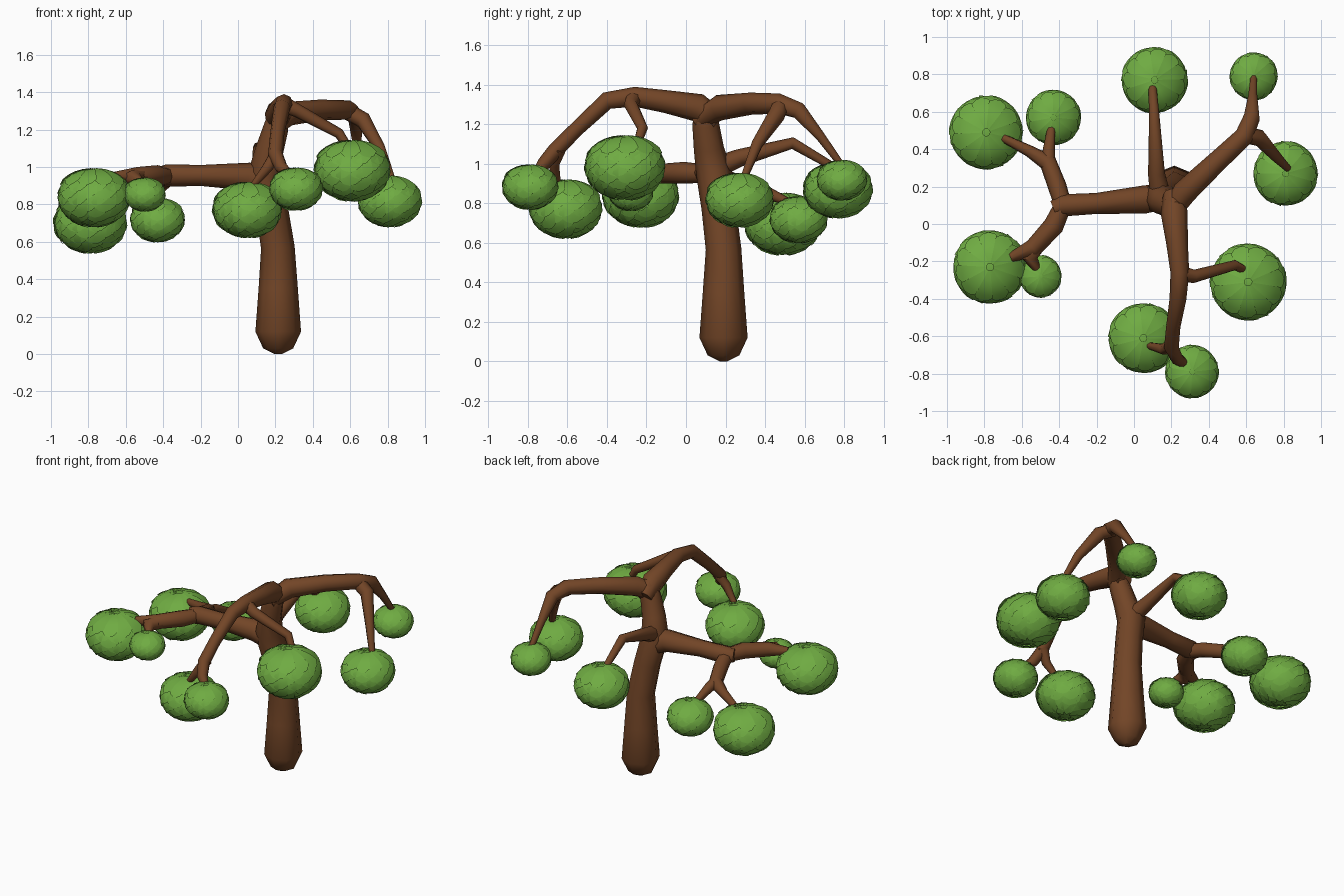
import bpy, bmesh
from math import sin, cos, pi, radians


def material(name, col):
    m = bpy.data.materials.new(name)
    m.diffuse_color = (*col, 1)
    return m


BARK = material("bark", (0.17, 0.06, 0.02))
LEAF = material("leaf", (0.16, 0.41, 0.055))


def limb(curve, pts):
    """Tapered tube through (x, y, z, radius) points."""
    sp = curve.splines.new('POLY')
    sp.points.add(len(pts) - 1)
    for p, (x, y, z, r) in zip(sp.points, pts):
        p.co = (x, y, z, 1)
        p.radius = r


# trunk and branches: one eight-sided swept object
cu = bpy.data.curves.new("tree_trunk", 'CURVE')
cu.dimensions = '3D'
cu.bevel_depth = 1.0
cu.bevel_resolution = 2
cu.use_fill_caps = True

J1 = (0.14, 0.14, 0.96)
J2 = (0.22, 0.10, 1.29)
limb(cu, [(0.215, 0.19, 0.0, 0.02), (0.215, 0.19, 0.03, 0.08), (0.215, 0.19, 0.12, 0.122),
          (0.215, 0.19, 0.35, 0.105), (0.213, 0.19, 0.57, 0.09), (0.18, 0.165, 0.78, 0.087),
          (*J1, 0.09), (0.165, 0.115, 1.08, 0.076), (0.2, 0.1, 1.2, 0.068), (*J2, 0.055),
          (0.225, 0.1, 1.325, 0.02)])
# left branch and its two forks
limb(cu, [(0.17, 0.15, 0.9, 0.07), (0.05, 0.13, 0.95, 0.075), (-0.2, 0.11, 0.955, 0.056),
          (-0.38, 0.1, 0.955, 0.06), (-0.43, 0.08, 0.955, 0.045)])
limb(cu, [(-0.37, 0.07, 0.95, 0.045), (-0.41, 0.2, 0.92, 0.05), (-0.46, 0.33, 0.87, 0.048),
          (-0.56, 0.39, 0.85, 0.032), (-0.7, 0.46, 0.82, 0.022)])
limb(cu, [(-0.46, 0.3, 0.88, 0.04), (-0.455, 0.4, 0.86, 0.032), (-0.44, 0.53, 0.8, 0.02)])
limb(cu, [(-0.37, 0.12, 0.95, 0.045), (-0.43, -0.01, 0.955, 0.055), (-0.54, -0.13, 0.95, 0.05),
          (-0.66, -0.18, 0.95, 0.025)])
limb(cu, [(-0.5, -0.09, 0.95, 0.045), (-0.56, -0.18, 0.94, 0.045), (-0.52, -0.24, 0.92, 0.022)])
# back branch
limb(cu, [(0.15, 0.1, 0.96, 0.06), (0.12, 0.27, 1.03, 0.045), (0.11, 0.54, 1.105, 0.03),
          (0.1, 0.72, 1.0, 0.022), (0.1, 0.75, 0.95, 0.02)])
# back right branch and fork
limb(cu, [(0.2, 0.06, 1.22, 0.05), (0.27, 0.17, 1.285, 0.066), (0.44, 0.33, 1.305, 0.056),
          (0.59, 0.47, 1.305, 0.052), (0.63, 0.57, 1.27, 0.045), (0.635, 0.68, 1.14, 0.026),
          (0.64, 0.79, 0.99, 0.018)])
limb(cu, [(0.58, 0.48, 1.3, 0.045), (0.67, 0.46, 1.25, 0.045), (0.76, 0.36, 1.1, 0.03),
          (0.83, 0.29, 0.92, 0.018)])
# front branch and forks
limb(cu, [(0.21, 0.16, 1.22, 0.055), (0.215, 0.06, 1.285, 0.072), (0.23, -0.1, 1.315, 0.058),
          (0.245, -0.26, 1.34, 0.05), (0.235, -0.4, 1.32, 0.045), (0.21, -0.55, 1.18, 0.038),
          (0.2, -0.66, 1.07, 0.04), (0.23, -0.72, 1.0, 0.035), (0.29, -0.76, 0.95, 0.02)])
limb(cu, [(0.21, -0.64, 1.08, 0.035), (0.16, -0.67, 1.0, 0.03), (0.08, -0.65, 0.9, 0.018)])
limb(cu, [(0.235, -0.26, 1.34, 0.045), (0.32, -0.28, 1.3, 0.036), (0.54, -0.22, 1.18, 0.028),
          (0.6, -0.25, 1.09, 0.02)])
tree = bpy.data.objects.new("tree_trunk", cu)
bpy.context.collection.objects.link(tree)
cu.materials.append(BARK)
bpy.context.view_layer.objects.active = tree
tree.select_set(True)
bpy.ops.object.convert(target='MESH')
bpy.ops.object.shade_smooth_by_angle(angle=radians(50))

# leaf ball: tiers of overlapping scales hanging from the top, over a core
bm = bmesh.new()
bmesh.ops.create_uvsphere(bm, u_segments=16, v_segments=10, radius=0.87)


def scale_leaf(phi, half, s, e, lift):
    N = 4
    grid = []
    for i in range(N + 1):
        t = i / N
        row = []
        for j in range(N + 1):
            u = 2 * j / N - 1
            th = s + (e - s) * t * (1 - 0.2 * u * u)
            r = 0.9 + 0.085 * t ** 1.2 + lift + 0.012 * u
            a = phi + half * u
            row.append(bm.verts.new((r * sin(th) * cos(a), r * sin(th) * sin(a), r * cos(th))))
        grid.append(row)
    for i in range(N):
        for j in range(N):
            bm.faces.new((grid[i][j], grid[i + 1][j], grid[i + 1][j + 1], grid[i][j + 1]))


TIERS = 9
for k in range(TIERS):
    end = radians(68 + 13 * k)
    start = max(0.06, end - radians(62))
    n = 11 if k < 6 else 8
    for i in range(n):
        scale_leaf(2 * pi * (i + 0.5 * (k % 2)) / n, pi / n * 1.2, start, end,
                   0.02 if k == 0 else 0.01 * ((i * 7 + k * 3) % 3 - 1))
ball = bpy.data.meshes.new("leaf_ball")
bm.to_mesh(ball)
bm.free()
ball.materials.append(LEAF)

BALLS = [(-0.79, 0.49, 0.70, 0.2), (-0.43, 0.57, 0.72, 0.15), (0.11, 0.77, 0.87, 0.18),
         (0.64, 0.79, 0.92, 0.13), (0.81, 0.27, 0.82, 0.175), (0.61, -0.31, 0.985, 0.208),
         (0.05, -0.61, 0.775, 0.19), (0.31, -0.79, 0.885, 0.145), (-0.77, -0.23, 0.84, 0.2),
         (-0.5, -0.28, 0.855, 0.115)]
for i, (x, y, z, r) in enumerate(BALLS):
    o = bpy.data.objects.new(f"leaf_cluster_{i + 1}", ball)
    bpy.context.collection.objects.link(o)
    o.location = (x, y, z)
    o.scale = (r, r, r * 0.83)
    o.rotation_euler.z = i * 0.7
bpy.ops.object.select_all(action='DESELECT')
first = bpy.data.objects["leaf_cluster_1"]
first.select_set(True)
bpy.context.view_layer.objects.active = first
for p in ball.polygons:
    p.use_smooth = True
